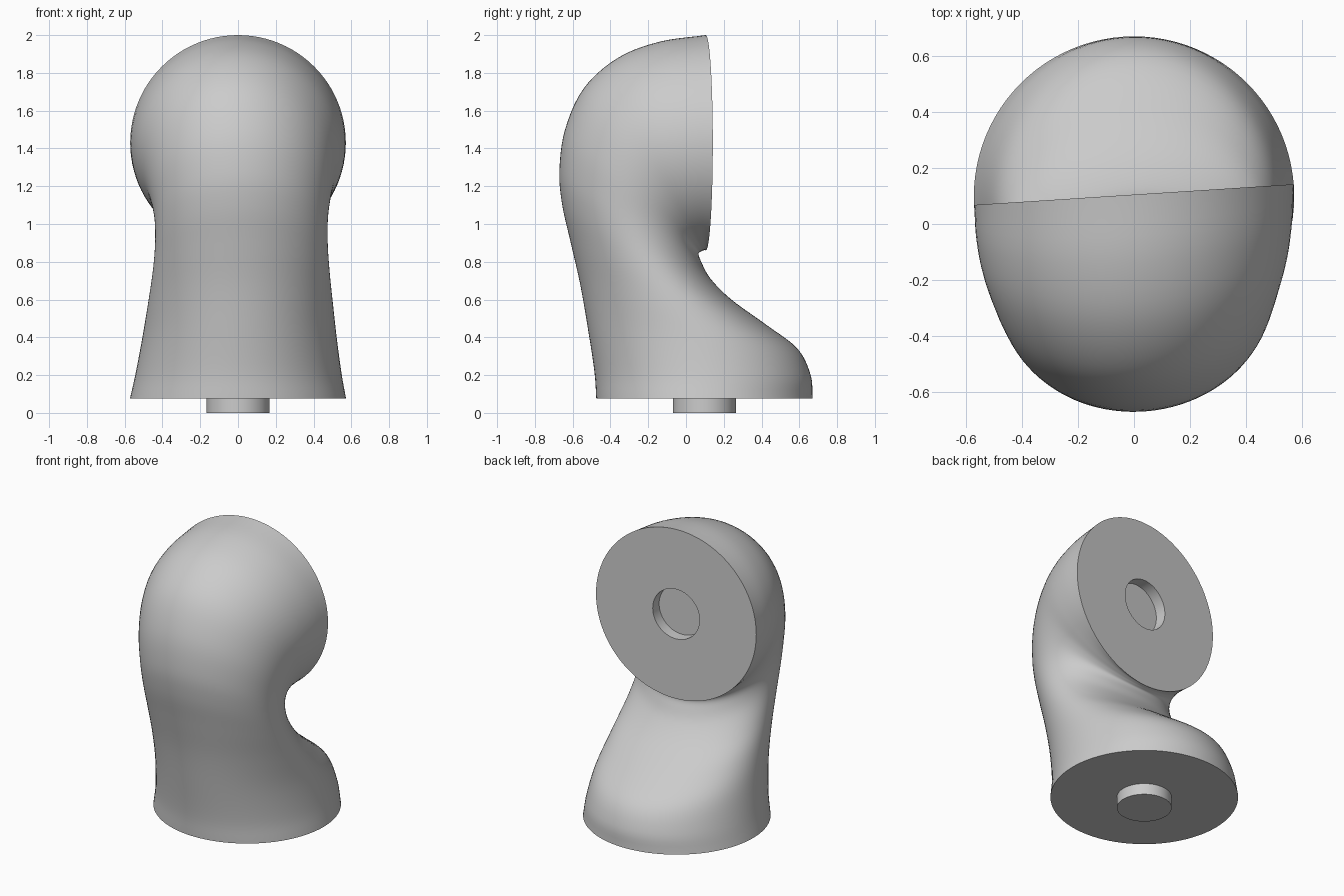
import bpy, bmesh, math
from mathutils import Vector

cube = bpy.data.objects.get("Cube")
if cube:
    bpy.data.objects.remove(cube, do_unlink=True)

SIDES, STEPS = 96, 5
BASE_Z, PIN_R, PIN_DEPTH = 0.075, 0.167, 0.075
YAW = math.radians(3.7)

grey = bpy.data.materials.new("plain_grey")
grey.use_nodes = True
colour = (0.6, 0.6, 0.6, 1)
grey.diffuse_color = colour
grey.node_tree.nodes["Principled BSDF"].inputs["Base Color"].default_value = colour

# Cross-sections along the bend: front y, front z, back y, back z, half width, x shift
sections = [
    (-0.475, BASE_Z, 0.67, BASE_Z, 0.572, 0),
    (-0.485, 0.22, 0.66, 0.20, 0.545, 0.003),
    (-0.52, 0.45, 0.59, 0.34, 0.515, 0.008),
    (-0.56, 0.68, 0.42, 0.47, 0.49, 0.013),
    (-0.61, 0.90, 0.24, 0.60, 0.468, 0.017),
    (-0.655, 1.10, 0.13, 0.71, 0.457, 0.018),
    (-0.67, 1.28, 0.08, 0.80, 0.46, 0.017),
    (-0.64, 1.50, 0.066, 0.842, 0.48, 0.013),
    (-0.54, 1.72, 0.08, 0.855, 0.51, 0.008),
    (-0.36, 1.88, 0.092, 0.86, 0.545, 0.004),
    (-0.14, 1.965, 0.10, 0.862, 0.565, 0.001),
    (0.105, 2.0, 0.105, 0.86, 0.572, 0),
]


def smooth_rows(rows):
    """Catmull-Rom interpolation between the cross-sections."""
    rows = [Vector(r) for r in rows]
    out = []
    for i in range(len(rows) - 1):
        b, c = rows[i], rows[i + 1]
        a = rows[i - 1] if i else b * 2 - c
        d = rows[i + 2] if i + 2 < len(rows) else c * 2 - b
        for s in range(STEPS):
            t = s / STEPS
            out.append(b + (c - a) * (t / 2)
                       + (a * 2 - b * 5 + c * 4 - d) * (t * t / 2)
                       + (b * 3 - a - c * 3 + d) * (t ** 3 / 2))
    return out + [rows[-1]]


def ring(centre, across, along):
    """Ellipse of points from two half axes."""
    angles = [math.tau * i / SIDES for i in range(SIDES)]
    return [centre + across * math.cos(a) + along * math.sin(a) for a in angles]


def loft(name, rings):
    """Skin a list of rings and cap both ends."""
    bm = bmesh.new()
    loops = [[bm.verts.new(p) for p in r] for r in rings]
    for lo, hi in zip(loops, loops[1:]):
        for i in range(SIDES):
            j = (i + 1) % SIDES
            bm.faces.new((lo[i], lo[j], hi[j], hi[i]))
    bm.faces.new(loops[0][::-1])
    bm.faces.new(loops[-1])
    bmesh.ops.recalc_face_normals(bm, faces=bm.faces)
    mesh = bpy.data.meshes.new(name)
    bm.to_mesh(mesh)
    bm.free()
    obj = bpy.data.objects.new(name, mesh)
    bpy.context.collection.objects.link(obj)
    mesh.materials.append(grey)
    bpy.ops.object.select_all(action='DESELECT')
    bpy.context.view_layer.objects.active = obj
    obj.select_set(True)
    bpy.ops.object.shade_smooth_by_angle(angle=math.radians(35))
    return obj


# Bent body, turning gradually from the flat base to the upright round face
rings = []
rows = smooth_rows(sections)
for n, (fy, fz, by, bz, width, shift) in enumerate(rows):
    yaw = YAW * n / (len(rows) - 1)
    side = Vector((math.cos(yaw), math.sin(yaw), 0))
    front, back = Vector((0, fy, fz)), Vector((0, by, bz))
    centre = (front + back) / 2 + Vector((shift, 0, 0))
    rings.append(ring(centre, side * width, (back - front) / 2))

# Round socket sunk into the upright face
inward = Vector((math.sin(YAW), -math.cos(YAW), 0))
for depth in (0, PIN_DEPTH):
    rings.append(ring(centre + inward * depth, side * PIN_R, Vector((0, 0, -PIN_R))))
loft("bent_body", rings)

# Round peg under the base
loft("base_peg", [ring(Vector((0, 0.0975, z)), Vector((PIN_R, 0, 0)), Vector((0, PIN_R, 0)))
                  for z in (0, BASE_Z + 0.01)])
